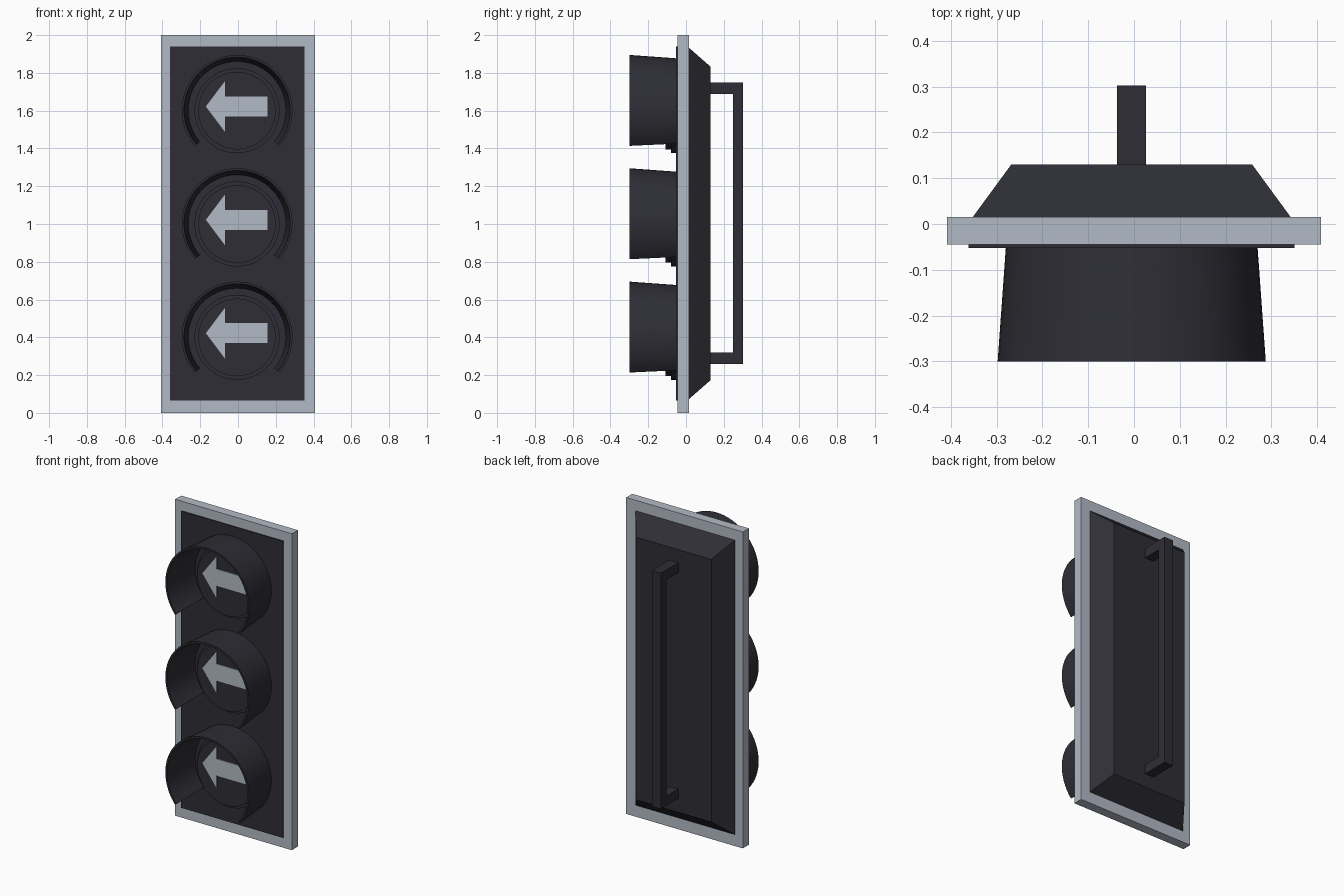
import bpy, bmesh, math
from mathutils import Matrix, Vector

if "Cube" in bpy.data.objects:
    bpy.data.objects.remove(bpy.data.objects["Cube"], do_unlink=True)


def material(name, colour):
    m = bpy.data.materials.new(name)
    m.use_nodes = True
    m.diffuse_color = (*colour, 1)
    m.node_tree.nodes["Principled BSDF"].inputs["Base Color"].default_value = (*colour, 1)
    return m


DARK = material("charcoal", (0.027, 0.027, 0.036))
LIGHT = material("pale grey", (0.45, 0.49, 0.56))
CX = -0.005  # centre line of the housing


def finish(name, bm, mat, smooth=False):
    bmesh.ops.recalc_face_normals(bm, faces=bm.faces)
    mesh = bpy.data.meshes.new(name)
    bm.to_mesh(mesh)
    bm.free()
    mesh.materials.append(mat)
    obj = bpy.data.objects.new(name, mesh)
    bpy.context.collection.objects.link(obj)
    if smooth:
        bpy.ops.object.select_all(action='DESELECT')
        obj.select_set(True)
        bpy.context.view_layer.objects.active = obj
        bpy.ops.object.shade_smooth_by_angle(angle=math.radians(30))
    return obj


def box(name, x, y, z, mat):
    bm = bmesh.new()
    bmesh.ops.create_cube(bm, size=1)
    for v in bm.verts:
        v.co = [lo + (c + 0.5) * (hi - lo) for c, (lo, hi) in zip(v.co, (x, y, z))]
    return finish(name, bm, mat)


def prism(name, points, offset, mat):
    bm = bmesh.new()
    face = bm.faces.new([bm.verts.new(p) for p in points])
    new = bmesh.ops.extrude_face_region(bm, geom=[face])["geom"]
    verts = [g for g in new if isinstance(g, bmesh.types.BMVert)]
    bmesh.ops.translate(bm, verts=verts, vec=Vector(offset))
    return finish(name, bm, mat)


def disc(name, radius, front, back, z):
    bm = bmesh.new()
    bmesh.ops.create_cone(bm, cap_ends=True, segments=64, radius1=radius, radius2=radius,
                          depth=back - front,
                          matrix=Matrix.Translation((CX, (front + back) / 2, z))
                          @ Matrix.Rotation(math.pi / 2, 4, 'X'))
    return finish(name, bm, DARK, True)


def visor(name, z, steps=48):
    # Flared hood, open at the bottom: (radius, y) section swept over an arc
    section = [(0.275, -0.05), (0.293, -0.30), (0.281, -0.30), (0.258, -0.05)]
    bm = bmesh.new()
    rings = []
    for i in range(steps + 1):
        a = math.radians(-40 + 260 * i / steps)
        rings.append([bm.verts.new((CX + r * math.cos(a), y, z + r * math.sin(a)))
                      for r, y in section])
    for a, b in zip(rings, rings[1:]):
        for k in range(4):
            j = (k + 1) % 4
            bm.faces.new((a[k], a[j], b[j], b[k]))
    bm.faces.new(rings[0])
    bm.faces.new(rings[-1])
    return finish(name, bm, DARK, True)


# Backing plate and front panel
box("backing_plate", (-0.408, 0.408), (-0.045, 0.015), (0, 2), LIGHT)
box("front_panel", (CX - 0.356, CX + 0.356), (-0.052, -0.044), (0.065, 1.94), DARK)

# Housing that tapers towards the back
bm = bmesh.new()
bmesh.ops.create_cube(bm, size=2)
for v in bm.verts:
    rear = v.co.y > 0
    half_x, half_z = (0.263, 0.83) if rear else (0.351, 0.935)
    v.co = (CX + v.co.x * half_x, 0.13 if rear else 0.01, 1.003 + v.co.z * half_z)
finish("rear_housing", bm, DARK)

# Bracket on the back
bracket = [(0.125, 0.26), (0.303, 0.26), (0.303, 1.75), (0.125, 1.75),
           (0.125, 1.688), (0.25, 1.688), (0.25, 0.32), (0.125, 0.32)]
prism("rear_bracket", [(CX - 0.032, y, z) for y, z in bracket], (0.063, 0, 0), DARK)

# Three lamps, each with a stepped lens, a hood and an arrow
arrow = [(-0.17, 0), (-0.07, -0.133), (-0.07, -0.053), (0.157, -0.053),
         (0.157, 0.053), (-0.07, 0.053), (-0.07, 0.133)]
for label, z in (("lower", 0.4), ("middle", 1.0), ("upper", 1.6)):
    disc(label + "_lens_ring", 0.225, -0.079, -0.045, z)
    disc(label + "_lens", 0.205, -0.108, -0.07, z)
    visor(label + "_visor", z + 0.002)
    prism(label + "_arrow", [(x, -0.107, z + 0.022 + h) for x, h in arrow], (0, -0.006, 0), LIGHT)
